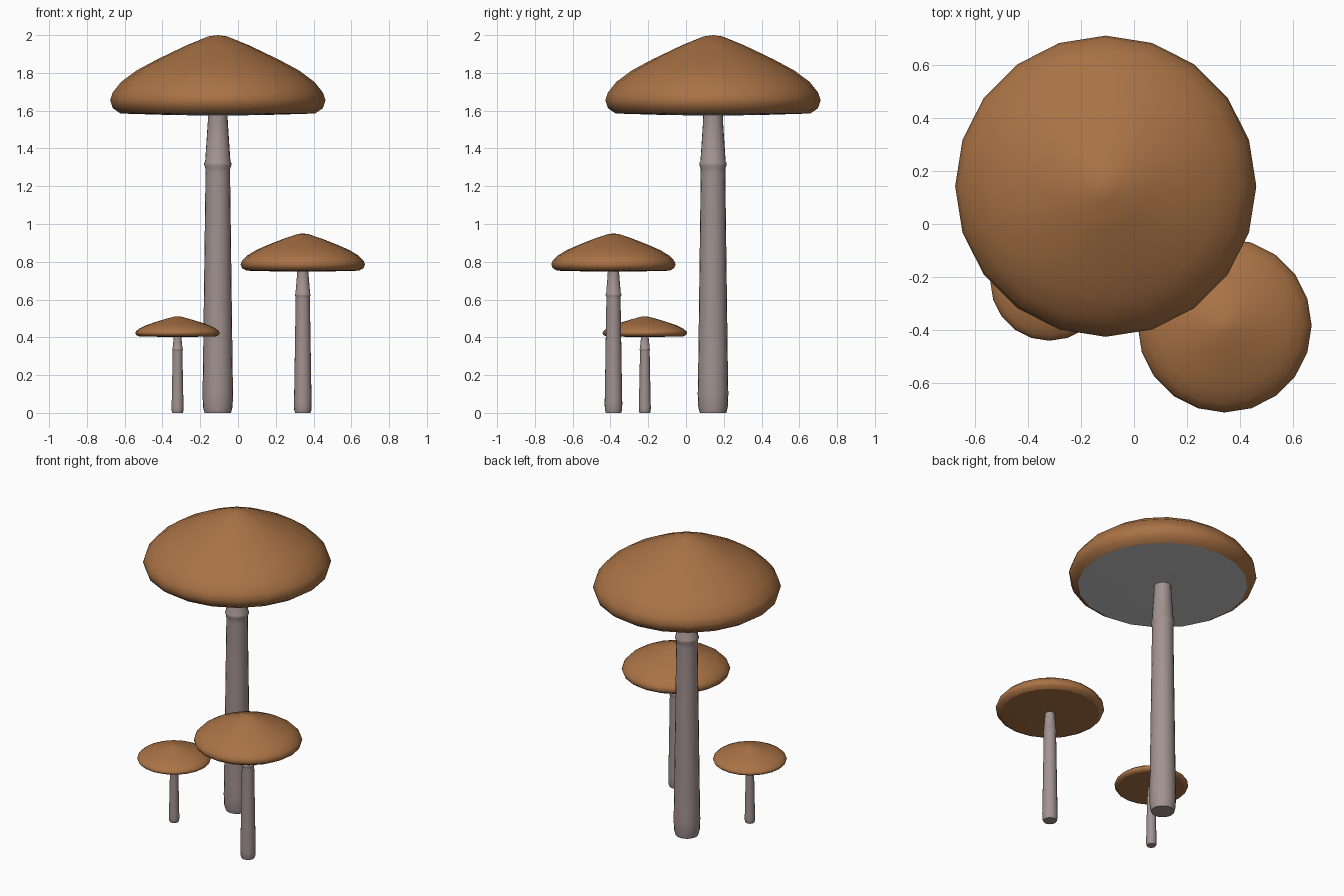
import bpy, bmesh, math

if "Cube" in bpy.data.objects:
    bpy.data.objects.remove(bpy.data.objects["Cube"])

def material(name, color):
    m = bpy.data.materials.new(name)
    m.diffuse_color = (*color, 1)
    m.use_nodes = True
    m.node_tree.nodes["Principled BSDF"].inputs["Base Color"].default_value = m.diffuse_color
    return m

BROWN = material("cap_brown", (0.40, 0.17, 0.06))
STEM = material("stem_pale", (0.36, 0.29, 0.28))
SIDES = 20

# (radius, height) profiles of the tall mushroom; the others are scaled copies
CAP = [(0.515, 1.585), (0.556, 1.613), (0.57, 1.655), (0.557, 1.695),
       (0.512, 1.752), (0.43, 1.813), (0.32, 1.872), (0.165, 1.946),
       (0.05, 1.993), (0, 2.0)]
GILLS = [(0, 1.575), (0.22, 1.576), (0.515, 1.585)]
STALK = [(0, 0), (0.07, 0), (0.078, 0.03), (0.081, 0.1), (0.079, 0.2),
         (0.065, 1.27), (0.066, 1.295), (0.072, 1.312), (0.072, 1.322),
         (0.067, 1.33), (0.053, 1.54), (0.052, 1.578)]

def lathe(name, profile, loc, sr, sz, mat, angle=40):
    """Revolve a bottom-to-top profile around a vertical axis."""
    bm = bmesh.new()
    rings = []
    for r, z in profile:
        n = SIDES if r > 0 else 1
        rings.append([bm.verts.new((r * sr * math.cos(2 * math.pi * i / SIDES),
                                    r * sr * math.sin(2 * math.pi * i / SIDES),
                                    z * sz)) for i in range(n)])
    for a, b in zip(rings, rings[1:]):
        for i in range(SIDES):
            j = (i + 1) % SIDES
            if len(a) == 1:
                bm.faces.new((a[0], b[j], b[i]))
            elif len(b) == 1:
                bm.faces.new((a[i], a[j], b[0]))
            else:
                bm.faces.new((a[i], a[j], b[j], b[i]))
    mesh = bpy.data.meshes.new(name)
    bm.to_mesh(mesh)
    bm.free()
    ob = bpy.data.objects.new(name, mesh)
    ob.location = (*loc, 0)
    bpy.context.collection.objects.link(ob)
    if mat:
        mesh.materials.append(mat)
    bpy.ops.object.select_all(action='DESELECT')
    ob.select_set(True)
    bpy.context.view_layer.objects.active = ob
    bpy.ops.object.shade_smooth_by_angle(angle=math.radians(angle))
    return ob

# name, position, radial scale, height scale, underside material
for name, loc, sr, sz, under in [
        ("tall", (-0.107, 0.143), 1.0, 1.0, None),
        ("medium", (0.343, -0.384), 0.578, 0.475, BROWN),
        ("small", (-0.32, -0.218), 0.393, 0.2555, BROWN)]:
    lathe(name + "_cap", CAP, loc, sr, sz, BROWN, 60)
    lathe(name + "_cap_underside", GILLS, loc, sr, sz, under)
    lathe(name + "_stem", STALK, loc, sr, sz, STEM)
